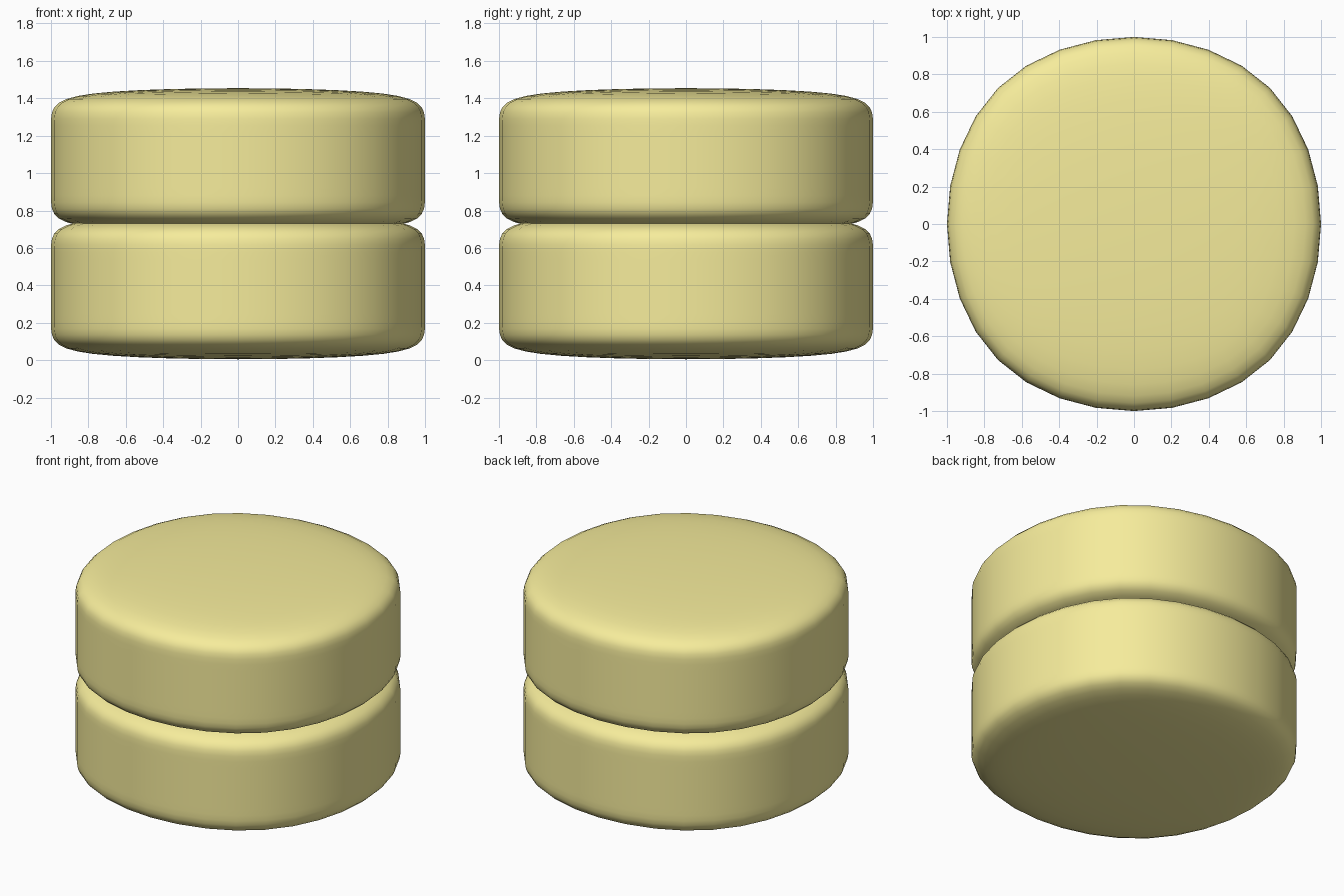
import bpy, bmesh

if "Cube" in bpy.data.objects:
    bpy.data.objects.remove(bpy.data.objects["Cube"])

A = 12 / 11      # cage half width: subdivides to a radius of 1
H = 0.80         # cage height of one disc
D = 0.16         # support loop distance from each cap
STEP = 0.675     # vertical offset; the discs overlap slightly
BASE = -0.008    # cage start, so the domed cap rests on the floor

mat = bpy.data.materials.new("pale_yellow")
mat.diffuse_color = (0.92, 0.84, 0.33, 1)
mat.use_nodes = True
mat.node_tree.nodes["Principled BSDF"].inputs["Base Color"].default_value = mat.diffuse_color


def disc(name, z0):
    # square cage with a support loop near both caps, rounded by subdivision
    bm = bmesh.new()
    rings = [[bm.verts.new((x * A, y * A, z0 + z))
              for x, y in ((-1, -1), (1, -1), (1, 1), (-1, 1))]
             for z in (0, D, H - D, H)]
    for lo, hi in zip(rings, rings[1:]):
        for i in range(4):
            j = (i + 1) % 4
            bm.faces.new((lo[i], lo[j], hi[j], hi[i]))
    bm.faces.new(rings[0][::-1])
    bm.faces.new(rings[-1])
    for f in bm.faces:
        f.smooth = True
    me = bpy.data.meshes.new(name)
    bm.to_mesh(me)
    bm.free()
    me.materials.append(mat)
    ob = bpy.data.objects.new(name, me)
    bpy.context.collection.objects.link(ob)
    sub = ob.modifiers.new("round", 'SUBSURF')
    sub.levels = sub.render_levels = 3


disc("lower_disc", BASE)
disc("upper_disc", BASE + STEP)
